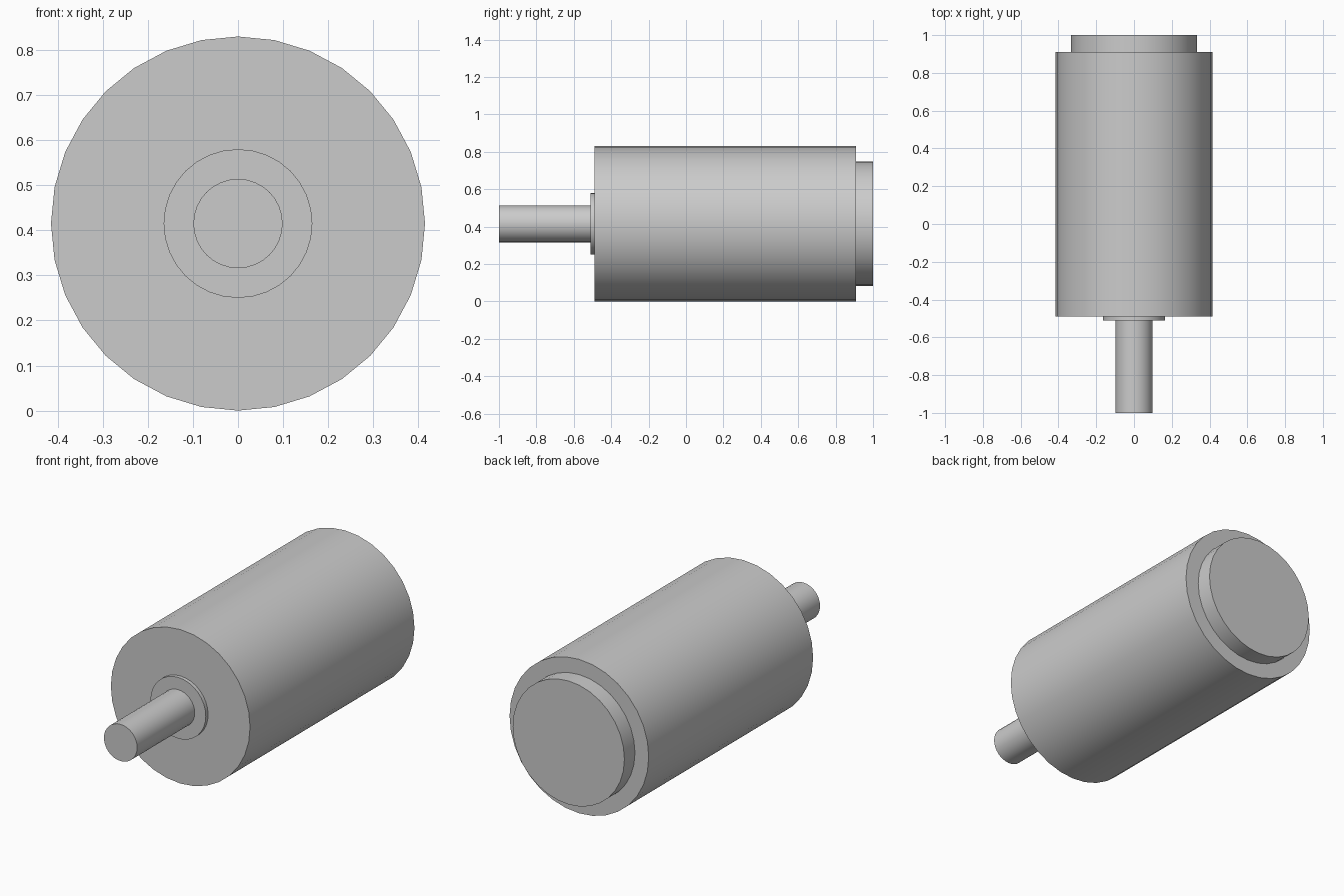
import bpy
import math

if "Cube" in bpy.data.objects:
    bpy.data.objects.remove(bpy.data.objects["Cube"])

AXIS_HEIGHT = 0.415
SIDES = 32

# One plain grey metal
grey = bpy.data.materials.new("grey metal")
grey.use_nodes = True
colour = (0.6, 0.6, 0.6, 1)
grey.diffuse_color = colour
grey.node_tree.nodes["Principled BSDF"].inputs["Base Color"].default_value = colour


def turned_part(name, radius, front, back):
    """Cylinder lying along y between two end planes."""
    bpy.ops.mesh.primitive_cylinder_add(
        vertices=SIDES, radius=radius, depth=back - front,
        location=(0, (front + back) / 2, AXIS_HEIGHT),
        rotation=(math.pi / 2, 0, 0))
    part = bpy.context.object
    part.name = name
    part.data.materials.append(grey)
    bpy.ops.object.shade_smooth_by_angle(angle=math.radians(30))
    return part


# Motor parts from the front to the back
turned_part("shaft", 0.099, -1.0, -0.51)
turned_part("bearing_collar", 0.165, -0.51, -0.49)
turned_part("body", 0.415, -0.49, 0.91)
turned_part("rear_cap", 0.333, 0.91, 1.0)
